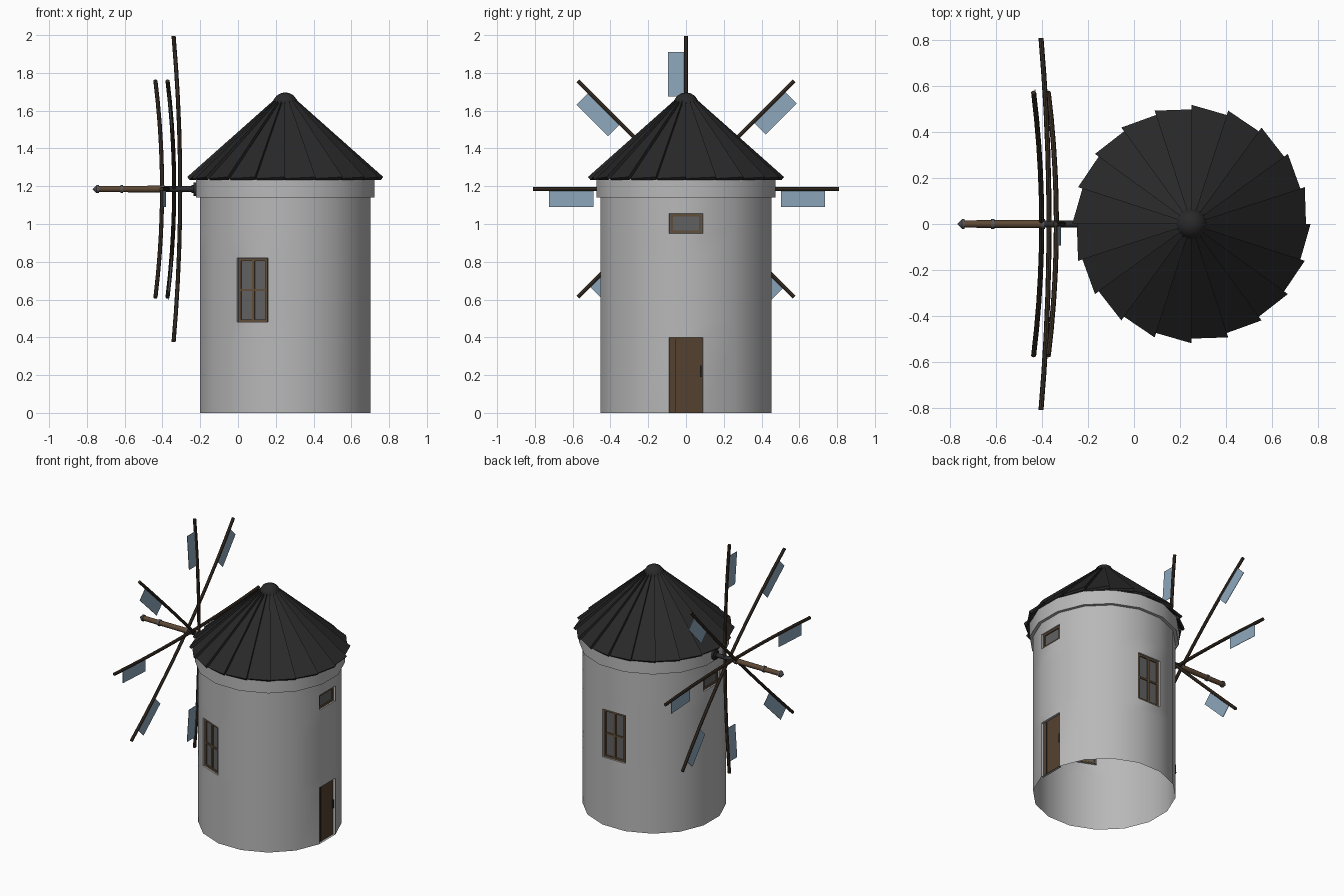
import bpy, bmesh, math
from mathutils import Matrix, Vector

if "Cube" in bpy.data.objects:
    bpy.data.objects.remove(bpy.data.objects["Cube"])

CX = 0.25          # tower axis
AP = 0.452         # distance from axis to wall face
SIDES = 16
SHAFT_Z = 1.185


def mat(name, *rgb):
    m = bpy.data.materials.new(name)
    m.diffuse_color = (*rgb, 1)
    m.use_nodes = True
    m.node_tree.nodes["Principled BSDF"].inputs["Base Color"].default_value = m.diffuse_color
    return m


WALL = mat("wall_grey", 0.48, 0.48, 0.48)
ROOF = mat("roof_black", 0.022, 0.022, 0.022)
WOOD = mat("shaft_brown", 0.11, 0.065, 0.035)
POLE = mat("pole_dark_brown", 0.045, 0.03, 0.02)
DOOR = mat("door_brown", 0.09, 0.053, 0.028)
FRAME = mat("frame_brown", 0.12, 0.075, 0.04)
GLASS = mat("glass_grey", 0.12, 0.12, 0.12)
SAIL = mat("sail_blue", 0.26, 0.38, 0.49)
METAL = mat("metal_grey", 0.10, 0.10, 0.11)
IRON = mat("iron_dark", 0.025, 0.025, 0.028)


def finish(name, bm, mats, matrix=Matrix(), smooth=False, recalc=True):
    if recalc:
        bmesh.ops.recalc_face_normals(bm, faces=bm.faces)
    me = bpy.data.meshes.new(name)
    bm.to_mesh(me)
    bm.free()
    for m in mats:
        me.materials.append(m)
    ob = bpy.data.objects.new(name, me)
    ob.matrix_world = matrix
    bpy.context.collection.objects.link(ob)
    if smooth:
        bpy.ops.object.select_all(action='DESELECT')
        ob.select_set(True)
        bpy.context.view_layer.objects.active = ob
        bpy.ops.object.shade_smooth_by_angle(angle=math.radians(35))
    return ob


def revolve(bm, profile, sides, phase=0.0):
    """Skin (radius, height) pairs around local z; returns faces per row."""
    rings = [[bm.verts.new((r * math.cos(phase + math.tau * i / sides),
                            r * math.sin(phase + math.tau * i / sides), h))
              for i in range(sides)] for r, h in profile]
    return [[bm.faces.new((a[i - 1], a[i], b[i], b[i - 1])) for i in range(sides)]
            for a, b in zip(rings, rings[1:])]


def lathe(name, m, profile, sides, matrix, phase=0.0):
    bm = bmesh.new()
    revolve(bm, profile, sides, phase)
    bmesh.ops.remove_doubles(bm, verts=bm.verts, dist=1e-5)
    return finish(name, bm, [m], matrix, True)


def boxes(name, m, items, matrix):
    bm = bmesh.new()
    for c, s in items:
        bmesh.ops.create_cube(bm, size=1, matrix=Matrix.Translation(c) @ Matrix.Diagonal((*s, 1)))
    return finish(name, bm, [m], matrix)


AXIS = Matrix.Translation((CX, 0, 0))
STEP = math.tau / SIDES
HALF = STEP / 2
R16 = 1 / math.cos(HALF)

# tower wall: open shell, with door and window faces pushed inward
bm = bmesh.new()
levels = [0, 0.4, 0.48, 0.82, 0.95, 1.055, 1.24]
rows = revolve(bm, [(AP * R16, z) for z in levels], SIDES, HALF)
bmesh.ops.recalc_face_normals(bm, faces=bm.faces)
openings = [(0, 0, 1), (4, 0, 2), (4, 8, 2), (2, 4, 2), (2, 11, 2)]   # row, side, material
for row, side, mi in openings:
    f = rows[row][side]
    new = bmesh.ops.extrude_discrete_faces(bm, faces=[f])["faces"][0]
    new.material_index = mi
    for v in new.verts:
        v.co.x *= 0.965
        v.co.y *= 0.965
finish("tower_wall", bm, [WALL, DOOR, GLASS], AXIS, True, False)

# band under the roof
lathe("tower_band", WALL, [(0.45 * R16, 1.14), (0.473 * R16, 1.14),
                           (0.473 * R16, 1.24), (0.42 * R16, 1.24)], SIDES, AXIS, HALF)


# window frames
def window(name, side, z0, z1, cross):
    w, t, r = 0.083, 0.013, AP * 0.965 + 0.003
    zc, h = (z0 + z1) / 2, z1 - z0
    items = [((r, s * (w - t / 2), zc), (0.009, t, h)) for s in (-1, 1)]
    items += [((r, 0, z), (0.009, 2 * w, t)) for z in (z0 + t / 2, z1 - t / 2)]
    if cross:
        items += [((r, 0, zc), (0.008, 0.016, h)), ((r, 0, zc), (0.007, 2 * w, 0.012))]
    boxes(name, FRAME, items, AXIS @ Matrix.Rotation(side * STEP, 4, 'Z'))


window("back_window_frame", 4, 0.482, 0.818, True)
window("front_window_frame", 11, 0.482, 0.818, True)
window("right_vent_frame", 0, 0.952, 1.053, False)
window("left_vent_frame", 8, 0.952, 1.053, False)

# door groove and handle
rd = AP * 0.965 + 0.002
boxes("door_groove", IRON, [((rd, -0.055, 0.2), (0.004, 0.004, 0.39))], AXIS)
boxes("door_handle", IRON, [((rd + 0.004, 0.077, 0.22), (0.009, 0.008, 0.06))], AXIS)

# roof: twenty overlapping tilted boards
bm = bmesh.new()
N = 20
for k in range(N):
    a0, a1 = math.tau * k / N, math.tau * (k + 1) / N

    def corner(r, a, z):
        return bm.verts.new((r * math.cos(a), r * math.sin(a), z))
    top = [corner(0.499, a0, 1.241), corner(0.519, a1, 1.249),
           corner(0.048, a1, 1.667), corner(0.044, a0, 1.652)]
    low = [corner(0.490, a0, 1.232), corner(0.507, a1, 1.234),
           corner(0.036, a1, 1.650), corner(0.036, a0, 1.640)]
    bm.faces.new(top)
    bm.faces.new(low[::-1])
    for i in range(4):
        j = (i + 1) % 4
        bm.faces.new((top[i], low[i], low[j], top[j]))
finish("roof_boards", bm, [ROOF], AXIS)
lathe("roof_cap", ROOF, [(0.066, 1.637), (0.062, 1.657), (0.045, 1.68), (0.022, 1.693),
                         (0, 1.697)], 20, AXIS)

# shaft pieces, revolved about the x axis (height = x)
SH = Matrix.Translation((0, 0, SHAFT_Z)) @ Matrix.Rotation(math.pi / 2, 4, 'Y')
lathe("shaft", WOOD, [(0, -0.745), (0.016, -0.745), (0.018, -0.39), (0, -0.39)], 12, SH)
lathe("hub_axle", IRON, [(0, -0.41), (0.015, -0.41), (0.015, -0.245), (0.022, -0.245),
                         (0.022, -0.235), (0.036, -0.235), (0.036, -0.19), (0, -0.19)], 12, SH)
lathe("shaft_tip", METAL, [(0, -0.77), (0.022, -0.748), (0.022, -0.737), (0, -0.737)], 12, SH)
for i, x in enumerate((-0.615, -0.395)):
    lathe(f"shaft_ring_{i}", METAL, [(0, x - 0.007), (0.022, x - 0.007),
                                     (0.022, x + 0.007), (0, x + 0.007)], 12, SH)

# four bent poles, each carrying two sails on the same side
TIP = 0.81
for i in range(4):
    a = i * math.pi / 4
    along = Vector((0, -math.sin(a), math.cos(a)))
    off = Vector((0, -math.cos(a), -math.sin(a)))

    def point(r):
        return Vector((-0.306 - 0.032 * i - 0.035 * (r / TIP) ** 2, 0, SHAFT_Z)) + along * r

    bm = bmesh.new()
    rings = []
    for s in range(-5, 6):
        c = point(TIP * s / 5)
        rings.append([bm.verts.new(c + Vector((0.011 * math.cos(t), 0, 0))
                                   + off * 0.011 * math.sin(t))
                      for t in (math.tau * q / 8 for q in range(8))])
    for p, q in zip(rings, rings[1:]):
        for j in range(8):
            bm.faces.new((p[j - 1], p[j], q[j], q[j - 1]))
    bm.faces.new(rings[0])
    bm.faces.new(rings[-1])
    finish(f"sail_pole_{i}", bm, [POLE], smooth=True)

    bm = bmesh.new()
    for r0, r1 in ((0.49, 0.725), (-0.735, -0.503)):
        quads = [[bm.verts.new(point(r) + off * w + Vector((dx, 0, 0)))
                  for r, w in ((r0, 0), (r1, 0), (r1, 0.094), (r0, 0.094))]
                 for dx in (-0.0015, 0.0015)]
        bm.faces.new(quads[0])
        bm.faces.new(quads[1][::-1])
        for j in range(4):
            bm.faces.new((quads[0][j - 1], quads[0][j], quads[1][j], quads[1][j - 1]))
    finish(f"sails_{i}", bm, [SAIL])
